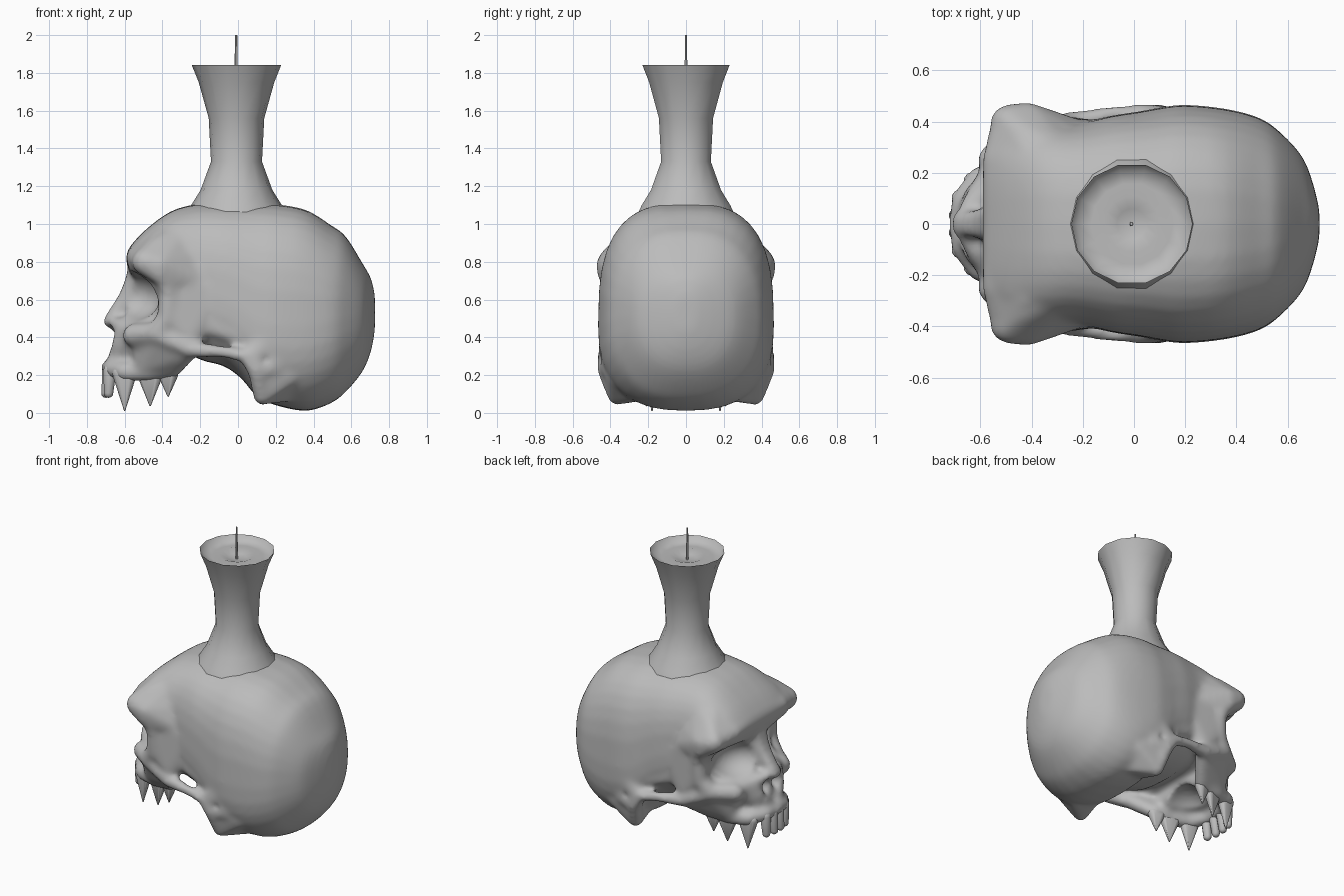
import bpy
import bmesh
from math import cos, sin, tau, copysign
from mathutils import Vector, Matrix

cube = bpy.data.objects.get("Cube")
if cube:
    bpy.data.objects.remove(cube)

grey = bpy.data.materials.new("plain_grey")
grey.use_nodes = True
colour = (0.5, 0.5, 0.5, 1)
grey.diffuse_color = colour
bsdf = next(n for n in grey.node_tree.nodes if n.type == 'BSDF_PRINCIPLED')
bsdf.inputs["Base Color"].default_value = colour


def finish(bm, name):
    bmesh.ops.recalc_face_normals(bm, faces=bm.faces)
    mesh = bpy.data.meshes.new(name)
    bm.to_mesh(mesh)
    bm.free()
    mesh.materials.append(grey)
    obj = bpy.data.objects.new(name, mesh)
    bpy.context.collection.objects.link(obj)
    return obj


def select(obj):
    bpy.ops.object.select_all(action='DESELECT')
    obj.select_set(True)
    bpy.context.view_layer.objects.active = obj


template = bmesh.new()
bmesh.ops.create_icosphere(template, subdivisions=2, radius=1)
BALL = [v.co.copy() for v in template.verts]
template.free()


def hull(bm, balls):
    """Add the convex hull of several balls (x, y, z, radius)."""
    part = bmesh.new()
    for x, y, z, r in balls:
        for p in BALL:
            part.verts.new(Vector((x, y, z)) + p * r)
    bmesh.ops.convex_hull(part, input=part.verts)
    bmesh.ops.delete(part, geom=[v for v in part.verts if not v.link_faces], context='VERTS')
    mesh = bpy.data.meshes.new("temp")
    part.to_mesh(mesh)
    part.free()
    bm.from_mesh(mesh)
    bpy.data.meshes.remove(mesh)


def flip(balls):
    return [(x, -y, z, r) for x, y, z, r in balls]


def pair(bm, *balls):
    hull(bm, balls)
    hull(bm, flip(balls))


def span(bm, *balls):
    hull(bm, list(balls) + flip(balls))


def chain(bm, balls):
    for a, b in zip(balls, balls[1:]):
        pair(bm, a, b)


def smooth_path(points, steps):
    """Catmull-Rom curve through a list of vectors."""
    padded = [points[0]] + points + [points[-1]]
    for a, b, c, d in zip(padded, padded[1:], padded[2:], padded[3:]):
        for k in range(steps):
            t = k / steps
            yield (b * 2 + (c - a) * t + (a * 2 - b * 5 + c * 4 - d) * t ** 2
                   + (b * 3 - a - c * 3 + d) * t ** 3) / 2
    yield points[-1]


def cranium(bm):
    # x, top, bottom, half width, height of the widest point
    sections = [
        (-.58, .87, .75, .30, .80), (-.50, .96, .64, .37, .77),
        (-.36, 1.065, .42, .39, .70), (-.22, 1.105, .29, .395, .64),
        (-.08, 1.11, .25, .425, .60), (.02, 1.11, .18, .44, .54),
        (.10, 1.11, .085, .455, .48), (.20, 1.105, .04, .466, .46),
        (.36, 1.075, .01, .45, .46), (.49, .995, .05, .415, .48),
        (.57, .935, .11, .36, .50), (.66, .79, .22, .26, .51),
        (.705, .71, .33, .14, .52), (.725, .62, .44, .05, .53)]
    sides = 36
    rings = []
    for x, top, low, wide, mid in smooth_path([Vector(s) for s in sections], 3):
        ring = []
        for i in range(sides):
            c, s = cos(tau * i / sides), sin(tau * i / sides)
            h = top - mid if s > 0 else mid - low
            power = (.70 if s > 0 else .76) + max(0, x - .3) * .4
            y = wide * copysign(abs(c) ** power, c)
            ring.append(bm.verts.new((x, y, mid + h * copysign(abs(s) ** power, s))))
        rings.append(ring)
    for a, b in zip(rings, rings[1:]):
        for i in range(sides):
            j = (i + 1) % sides
            bm.faces.new((a[i], a[j], b[j], b[i]))
    bm.faces.new(rings[0])
    bm.faces.new(rings[-1])


skull = bmesh.new()
cranium(skull)

# Brow ridge, flaring at the temples and fading into the cranium
span(skull, (-.53, .0, .81, .065), (-.535, .25, .825, .06))
pair(skull, (-.535, .24, .825, .06), (-.49, .395, .80, .07), (-.40, .28, .92, .06))
pair(skull, (-.49, .395, .80, .075), (-.415, .41, .78, .068), (-.42, .34, .88, .06),
     (-.41, .415, .73, .055), (-.28, .345, .80, .06), (-.16, .34, .68, .05), (-.30, .27, .94, .06))

# Temple wall between the eye rim and the side of the cranium
pair(skull, (-.37, .37, .72, .055), (-.35, .365, .50, .06), (-.25, .375, .39, .045),
     (-.18, .335, .46, .06), (-.10, .33, .66, .07))
pair(skull, (-.18, .335, .47, .06), (-.10, .33, .66, .07), (-.02, .345, .49, .06),
     (.09, .39, .38, .05), (.10, .37, .60, .07))

# Outer eye rim, cheekbone and arch to the ear
chain(skull, [(-.40, .405, .76, .065), (-.365, .385, .64, .055), (-.37, .37, .50, .06),
              (-.43, .35, .42, .06), (-.25, .395, .335, .045), (-.08, .43, .325, .033),
              (.04, .435, .30, .036), (.10, .42, .22, .05), (.125, .37, .085, .045)])
pair(skull, (.05, .425, .30, .04), (.10, .415, .22, .05), (.14, .41, .38, .05), (.20, .40, .24, .05))
pair(skull, (.125, .37, .085, .045), (.28, .36, .20, .06), (.14, .40, .24, .05),
     (.15, .20, .12, .04), (.30, .24, .11, .05))
pair(skull, (-.43, .35, .42, .06), (-.55, .25, .41, .065), (-.42, .24, .42, .08))

# Jaw wall falling from the cheekbone to the back teeth
pair(skull, (-.42, .33, .40, .06), (-.26, .36, .325, .05), (-.35, .235, .225, .045),
     (-.50, .22, .24, .05), (-.52, .24, .40, .05))

# Inner face behind the sockets, and upper jaw
span(skull, (-.50, .06, .66, .07), (-.34, .27, .62, .10), (-.34, .24, .44, .09), (-.52, .12, .44, .08))
span(skull, (-.60, .10, .45, .05), (-.62, .10, .30, .045), (-.42, .20, .30, .06), (-.54, .20, .42, .06))

# Nose bridge
chain(skull, [(-.53, .03, .78, .05), (-.565, .02, .67, .045), (-.60, .02, .60, .04),
              (-.68, .01, .485, .036), (-.60, .12, .45, .05), (-.63, .11, .36, .04),
              (-.655, .05, .28, .04)])

# Gum ridge
chain(skull, [(-.68, .0, .24, .046), (-.67, .09, .235, .048), (-.60, .175, .22, .055),
              (-.47, .215, .22, .055), (-.365, .23, .23, .05)])
skull = finish(skull, "skull")

# Cutters: eye sockets, nose opening, palate, ear hollows
cuts = bmesh.new()


def cutter(at, size):
    place = Matrix.Translation(at) @ Matrix.Diagonal((*size, 1))
    bmesh.ops.create_icosphere(cuts, subdivisions=3, radius=1, matrix=place)


for side in (-1, 1):
    cutter((-.585, .25 * side, .615), (.18, .185, .135))
    cutter((-.70, .052 * side, .405), (.10, .042, .065))
    cutter((.15, .50 * side, .28), (.05, .06, .045))
cutter((-.42, 0, .16), (.20, .16, .16))
cuts = finish(cuts, "socket_cutter")
cuts.hide_render = True


def remesh(size):
    mod = skull.modifiers.new("remesh", 'REMESH')
    mod.mode = 'VOXEL'
    mod.voxel_size = size
    mod.use_smooth_shade = True


remesh(.016)
carve = skull.modifiers.new("carve", 'BOOLEAN')
carve.operation = 'DIFFERENCE'
carve.object = cuts
remesh(.015)
soften = skull.modifiers.new("soften", 'SMOOTH')
soften.factor = .5
soften.iterations = 9
select(skull)
bpy.ops.object.convert(target='MESH')
bpy.data.objects.remove(cuts)

# Teeth: blunt incisors and broad pointed side teeth
teeth = bmesh.new()
for y in (.034, .10):
    pair(teeth, (-.688 + y * .1, y, .225, .036), (-.705 + y * .2, y, .105, .026))
for x, y, tip, reach in [(-.60, .18, .01, .03), (-.465, .21, .035, .035), (-.37, .225, .085, .02)]:
    pair(teeth, (x - reach, y - reach * .4, .21, .036), (x + reach, y + reach * .2, .21, .036),
         (x, y, tip + .004, .004))
teeth = finish(teeth, "teeth")
select(teeth)
bpy.ops.object.shade_smooth_by_angle(angle=.8)


def turned(name, profile, sides, centre):
    bm = bmesh.new()
    verts = [bm.verts.new((r, 0, z)) for r, z in profile]
    edges = [bm.edges.new(e) for e in zip(verts, verts[1:])]
    bmesh.ops.spin(bm, geom=verts + edges, axis=(0, 0, 1), cent=(0, 0, 0),
                   steps=sides, angle=tau)
    bmesh.ops.remove_doubles(bm, verts=bm.verts, dist=.0005)
    obj = finish(bm, name)
    obj.location = centre
    select(obj)
    bpy.ops.object.shade_smooth_by_angle(angle=.9)


# Candle with a dished top, and its wick
turned("candle", [(0, 1.06), (.26, 1.06), (.24, 1.10), (.19, 1.18), (.135, 1.33),
                  (.147, 1.56), (.20, 1.75), (.237, 1.842), (.215, 1.81),
                  (.16, 1.80), (.11, 1.81), (.06, 1.79), (0, 1.78)], 14, (-.008, 0, 0))
turned("wick", [(0, 1.76), (.009, 1.76), (.006, 2.0), (0, 2.0)], 6, (-.01, 0, 0))
